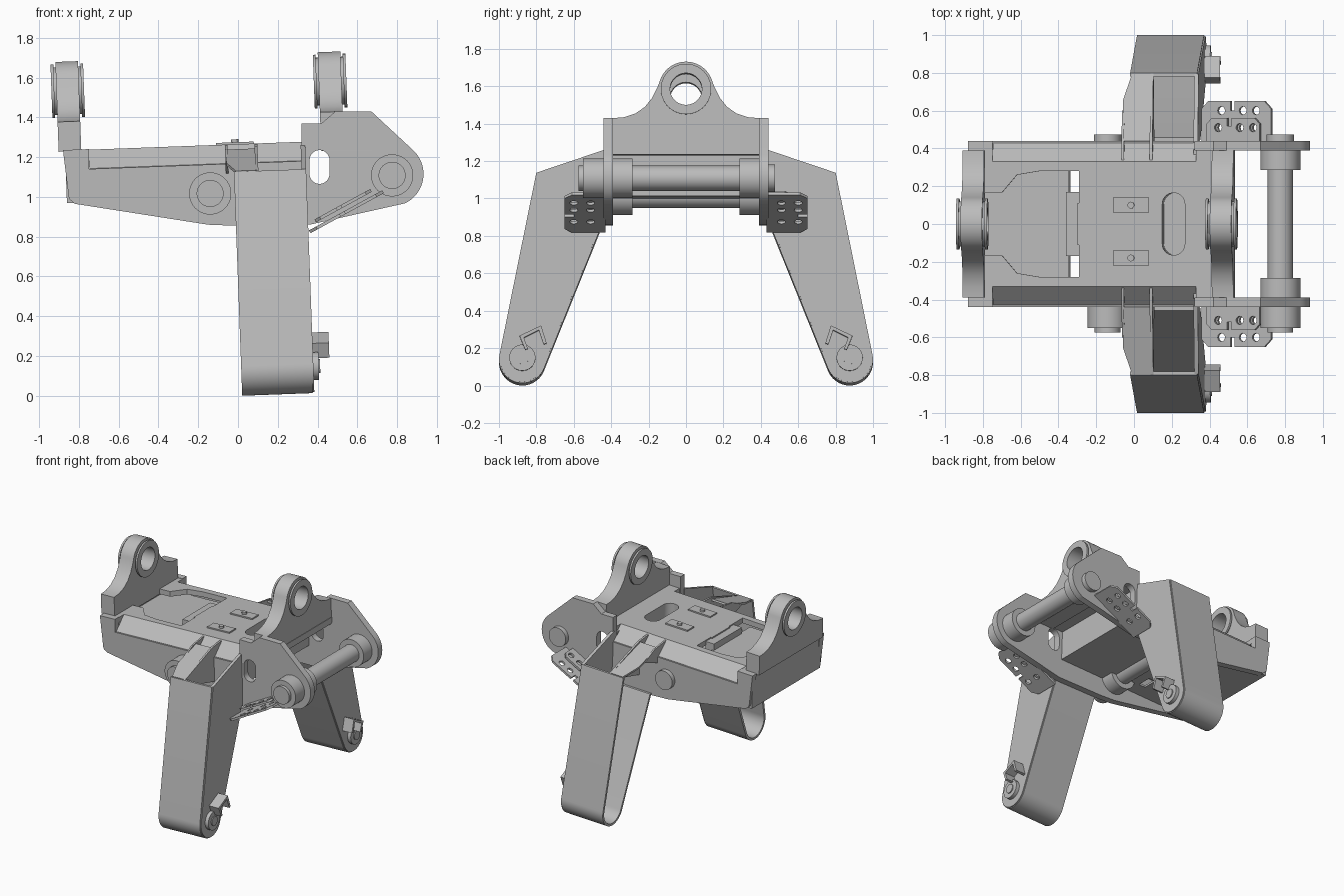
import bpy, bmesh, math
from mathutils import Matrix

if "Cube" in bpy.data.objects:
    bpy.data.objects.remove(bpy.data.objects["Cube"], do_unlink=True)

grey = bpy.data.materials.new("plain_grey")
grey.use_nodes = True
COLOR = (0.5, 0.5, 0.5, 1)
grey.diffuse_color = COLOR
grey.node_tree.nodes["Principled BSDF"].inputs["Base Color"].default_value = COLOR

# Sketch planes: (u, v, depth) goes to world axes
PLANES = {
    "X": Matrix(((0, 0, 1, 0), (1, 0, 0, 0), (0, 1, 0, 0), (0, 0, 0, 1))),
    "Y": Matrix(((1, 0, 0, 0), (0, 0, -1, 0), (0, 1, 0, 0), (0, 0, 0, 1))),
    "Z": Matrix.Identity(4),
}
PIVOT = Matrix.Translation((0, 0, 1.25))
TILT = PIVOT @ Matrix.Rotation(-0.037, 4, "Y") @ PIVOT.inverted()
made = []


def arc(u, v, r, start=0, end=360, n=40):
    """Points on an arc; a full turn leaves out the repeated end."""
    full = abs(end - start) == 360
    steps = n if full else n - 1
    angles = [math.radians(start + (end - start) * i / steps) for i in range(n)]
    return [(u + r * math.cos(a), v + r * math.sin(a)) for a in angles]


def rect(u0, u1, v0, v1):
    return [(u0, v0), (u1, v0), (u1, v1), (u0, v1)]


def flip(points, s):
    return [(u * s, v) for u, v in points]


def mirror_v(points):
    """Close an outline with its own mirror image across v = 0."""
    return points + [(u, -v) for u, v in reversed(points)]


def plate(name, axis, lo, hi, outline, holes=(), tilt=False, place=None):
    """Extrude a filled outline with holes from lo to hi along an axis."""
    cu = bpy.data.curves.new(name, "CURVE")
    cu.dimensions, cu.fill_mode = "2D", "BOTH"
    cu.extrude = (hi - lo) / 2
    for pts in [outline, *holes]:
        sp = cu.splines.new("POLY")
        sp.points.add(len(pts) - 1)
        for p, (u, v) in zip(sp.points, pts):
            p.co = (u, v, 0, 1)
        sp.use_cyclic_u = True
    tmp = bpy.data.objects.new(name + "_sketch", cu)
    mesh = bpy.data.meshes.new_from_object(tmp)
    bpy.data.objects.remove(tmp)
    bpy.data.curves.remove(cu)
    middle = (lo + hi) / 2 * (-1 if axis == "Y" else 1)
    m = PLANES[axis] @ Matrix.Translation((0, 0, middle))
    if place:
        m = place @ m
    if tilt:
        m = TILT @ m
    mesh.transform(m)
    bm = bmesh.new()
    bm.from_mesh(mesh)
    bmesh.ops.remove_doubles(bm, verts=bm.verts, dist=0.0001)
    bmesh.ops.recalc_face_normals(bm, faces=bm.faces)
    bm.to_mesh(mesh)
    bm.free()
    mesh.name = name
    mesh.materials.clear()
    mesh.materials.append(grey)
    ob = bpy.data.objects.new(name, mesh)
    bpy.context.collection.objects.link(ob)
    made.append(ob)


def stadium(u, v, r, half):
    """Upright rounded slot."""
    return arc(u, v + half, r, 0, 180, 14) + arc(u, v - half, r, 180, 360, 14)


# Side plates with the rear pin lug
side = [(-0.85, 0.99), (-0.88, 1.235), (-0.75, 1.24), (-0.75, 1.14), (0.32, 1.18),
        (0.32, 1.37), (0.42, 1.37), (0.49, 1.43), (0.67, 1.43)]
side += arc(0.77, 1.115, 0.163, 48, -65, 20)
side += [(0.36, 0.86), (-0.02, 0.855), (-0.15, 0.86), (-0.82, 0.965)]
for s, label in ((1, "left"), (-1, "right")):
    lo, hi = sorted((s * 0.39, s * 0.44))
    plate(label + "_side_plate", "Y", lo, hi, side, [stadium(0.41, 1.15, 0.05, 0.035)])
    # Sloped shoulder between deck and side plate
    plate(label + "_shoulder", "X", -0.75, 0.33,
          flip([(0.31, 1.265), (0.33, 1.265), (0.43, 1.17), (0.43, 1.15), (0.31, 1.225)], s), tilt=True)

# Deck with recess and slot, wider at both ends
deck_edge = mirror_v([(-0.86, 0.4), (-0.75, 0.4), (-0.75, 0.32), (0.33, 0.32), (0.33, 0.4), (0.535, 0.4)])
recess = mirror_v([(-0.79, 0.165), (-0.70, 0.165), (-0.62, 0.26), (-0.5, 0.28), (-0.29, 0.28)])
slot = stadium(0.21, 0, 0.06, 0.105)
plate("deck", "Z", 1.225, 1.265, deck_edge, [recess, slot], True)
plate("recess_floor", "Z", 1.18, 1.205, rect(-0.84, -0.345, -0.3, 0.3), tilt=True)
plate("recess_bar", "Z", 1.18, 1.255, rect(-0.36, -0.29, -0.17, 0.17), tilt=True)
plate("latch_bar", "Z", 1.25, 1.265, rect(-0.30, -0.27, -0.11, 0.11), tilt=True)
plate("slot_casing", "Z", 1.01, 1.23, stadium(0.21, 0, 0.07, 0.105), [slot], True)
for y in (0.1, -0.18):
    plate("deck_pad", "Z", 1.26, 1.275, rect(-0.11, 0.08, y - 0.04, y + 0.04), tilt=True)
    plate("pad_stud", "Z", 1.27, 1.29, arc(-0.015, y, 0.018, n=16), tilt=True)

# Belly panel, bulkhead and front end plate close the body
vents = [rect(-0.345, -0.29, 0.17, 0.28), rect(-0.345, -0.29, -0.28, -0.17)]
plate("belly_panel", "Z", 1.0, 1.015, rect(-0.85, 0.33, -0.395, 0.395), vents, True)
plate("rear_bulkhead", "X", 0.315, 0.33, rect(-0.395, 0.395, 1.0, 1.23), tilt=True)
plate("front_end_plate", "X", -0.87, -0.81, rect(-0.42, 0.42, 1.0, 1.262), tilt=True)

# Saddles carrying the upper rings
RING_Z = 1.565
flank = [(0.39, 1.41), (0.33, 1.415), (0.27, 1.435), (0.22, 1.47), (0.18, 1.52), (0.155, 1.57)]
for x, base, label in ((-0.845, 1.26, "front"), (0.475, 1.215, "rear")):
    edge = [(0.39, base)] + flank
    saddle = edge + arc(0, RING_Z, 0.147, 15, 165, 30) + flip(reversed(edge), -1)
    bore = [arc(0, RING_Z, 0.085)]
    plate(label + "_saddle", "X", x - 0.057, x + 0.057, saddle, bore, True)
    for a, b, r in ((0.055, 0.068, 0.12), (0.068, 0.082, 0.135)):
        plate(label + "_ring_lip", "X", x + a, x + b, arc(0, RING_Z, r), bore, True)
        plate(label + "_ring_lip", "X", x - b, x - a, arc(0, RING_Z, r), bore, True)

# Cross pins with collars and bosses
for x, z, label in ((-0.14, 1.017, "front"), (0.775, 1.108, "rear")):
    plate(label + "_cross_tube", "Y", -0.4, 0.4, arc(x, z, 0.067))
    plate(label + "_left_collar", "Y", 0.285, 0.395, arc(x, z, 0.106))
    plate(label + "_right_collar", "Y", -0.395, -0.285, arc(x, z, 0.106))
    plate(label + "_left_cap", "Y", 0.43, 0.475, arc(x, z, 0.073))
    plate(label + "_right_boss", "Y", -0.55, -0.43, arc(x, z, 0.106))
    plate(label + "_right_cap", "Y", -0.575, -0.54, arc(x, z, 0.068))


def leg_path(off):
    """Outer wall, rounded foot and inner wall of a leg."""
    return ([(0.80 - off, 1.127)] + arc(0.875, 0.125, 0.125 - off, 11, -158, 24)
            + [(0.44 + off, 0.87)])


# Legs: open channel on one side, closed by a plate on the other
for s, label in ((1, "left"), (-1, "right")):
    wall = leg_path(0) + leg_path(0.018)[::-1]
    plate(label + "_leg_wall", "X", -0.025, 0.33, flip(wall, s), tilt=True)
    web = [(0.43, 1.25)] + leg_path(0.006)
    plate(label + "_leg_web", "X", 0.315, 0.338, flip(web, s), tilt=True)
    gusset = [(0.34, 1.26), (0.45, 1.25), (0.80, 1.127), (0.80, 1.08), (0.43, 0.98), (0.34, 1.2)]
    plate(label + "_leg_gusset", "X", 0.083, 0.098, flip(gusset, s), tilt=True)
    tab = [(0.34, 1.26), (0.48, 1.24), (0.60, 1.18), (0.44, 1.12)]
    plate(label + "_leg_tab", "X", -0.066, -0.053, flip(tab, s), tilt=True)
    # Sloped top sheet beside the gusset
    drop = Matrix.Translation((0, s * 0.44, 1.24)) @ Matrix.Rotation(-s * 0.3, 4, "X")
    sheet = [(-0.06, 0), (0.09, 0), (0.09, s * 0.37), (-0.015, s * 0.37), (-0.06, s * 0.23)]
    plate(label + "_leg_top_sheet", "Z", -0.015, 0, sheet, tilt=True, place=drop)
    # Foot pivot and bracket
    plate(label + "_foot_disc", "X", 0.33, 0.365, arc(s * 0.875, 0.135, 0.07), tilt=True)
    plate(label + "_foot_pin", "X", 0.36, 0.372, arc(s * 0.875, 0.135, 0.035), tilt=True)
    staple = [(0.745, 0.21), (0.775, 0.305), (0.89, 0.25), (0.86, 0.175), (0.845, 0.18),
              (0.867, 0.24), (0.787, 0.28), (0.762, 0.205)]
    plate(label + "_foot_bracket", "X", 0.335, 0.42, flip(staple, s), tilt=True)

    # Perforated bracket plates below the rear lug
    slope = Matrix.Translation((0.545, 0, 0.925)) @ Matrix.Rotation(-0.5, 4, "Y")
    big = [(-0.21, 0.43), (0.21, 0.43), (0.21, 0.61), (0.17, 0.65), (-0.01, 0.65), (-0.01, 0.6),
           (-0.035, 0.6), (-0.035, 0.65), (-0.17, 0.65), (-0.21, 0.61)]
    small = [(-0.16, 0.43), (0.16, 0.43), (0.16, 0.53), (0.13, 0.56), (-0.01, 0.56),
             (-0.01, 0.52), (-0.035, 0.52), (-0.035, 0.56), (-0.13, 0.56), (-0.16, 0.53)]
    for part, shape, z, rows in (("lower", big, 0, (0.51, 0.6)), ("upper", small, 0.035, (0.51,))):
        holes = [arc(u, s * v, 0.022, n=16) for u in (-0.09, 0.04, 0.12) for v in rows]
        plate(f"{label}_{part}_hole_plate", "Z", z - 0.008, z + 0.008,
              [(u, s * v) for u, v in shape], holes, place=slope)

# Smooth round faces, keep sharp edges
for ob in bpy.context.selected_objects:
    ob.select_set(False)
for ob in made:
    ob.select_set(True)
bpy.context.view_layer.objects.active = made[0]
bpy.ops.object.shade_smooth_by_angle(angle=math.radians(30))
